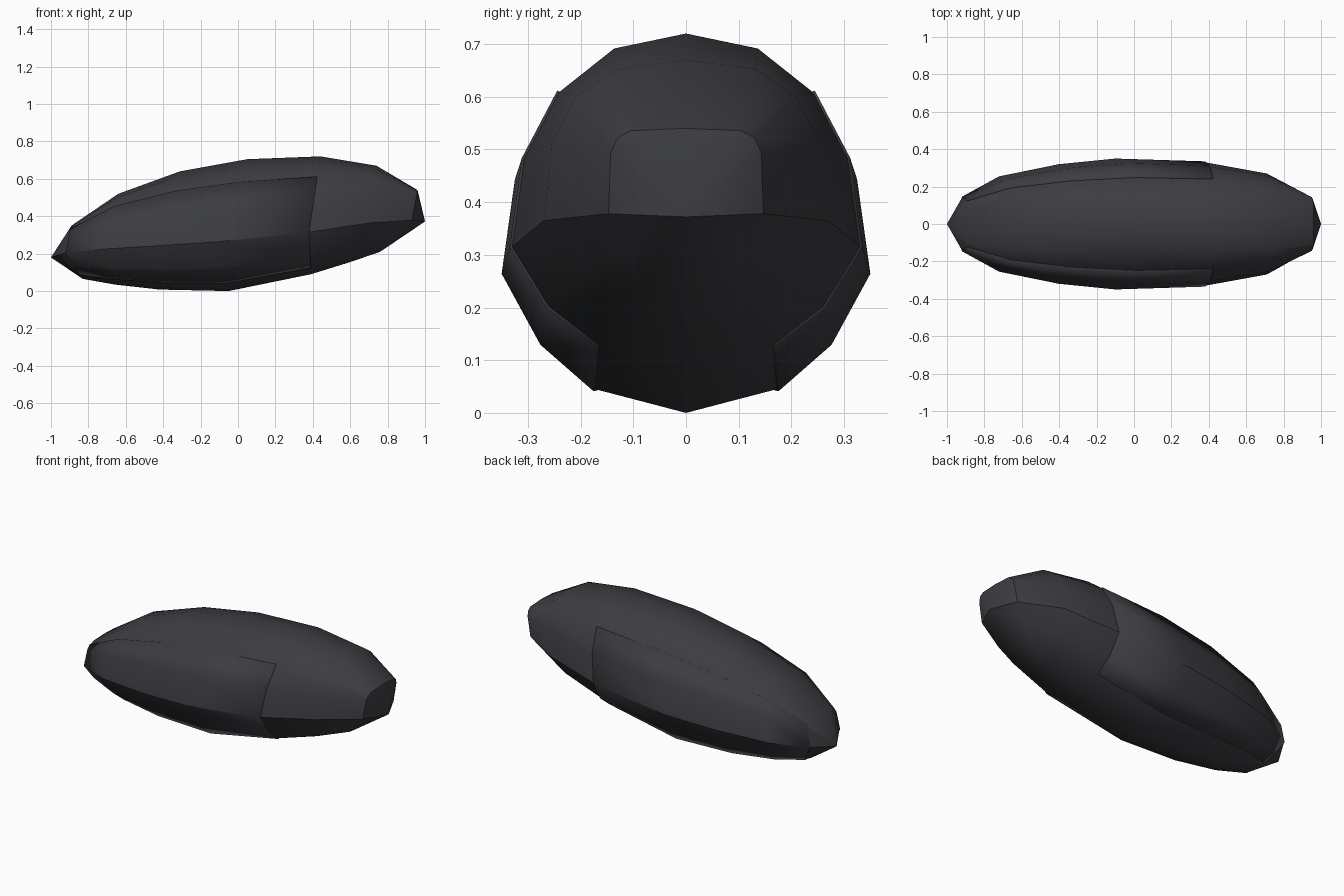
import bpy, bmesh, math

cube = bpy.data.objects.get("Cube")
if cube:
    bpy.data.objects.remove(cube)

# One dark material for the whole body
mat = bpy.data.materials.new("charcoal")
mat.use_nodes = True
colour = (0.045, 0.046, 0.053, 1)
mat.diffuse_color = colour
mat.node_tree.nodes["Principled BSDF"].inputs["Base Color"].default_value = colour

# Stations: ridge (x, half width, z), crown (x, z), keel (x, z), roundness power
STATIONS = [
    ((-.92, .14, .205), (-.89, .35), (-.83, .065), .4),
    ((-.72, .25, .225), (-.64, .52), (-.66, .035), .75),
    ((-.40, .315, .245), (-.31, .64), (-.42, .008), .9),
    ((-.10, .345, .265), (.05, .705), (-.05, .0), .95),
    ((.38, .33, .315), (.44, .72), (.39, .09), .92),
    ((.71, .27, .365), (.74, .67), (.60, .155), .75),
    ((.93, .147, .378), (.96, .54), (.76, .21), .35),
]
LOWER = [(-.79, .5), (-.5, .83), (0, 1), (.5, .83), (.79, .5)]
TIPS = ((-1, 0, .18), (1, 0, .372))


def section(station):
    """Closed ring: upper arc from +y ridge to -y ridge, then the keel."""
    (rx, w, rz), (tx, tz), (bx, bz), power = station
    ring = []
    for i in range(9):
        a = math.pi * i / 8
        c, s = math.cos(a), max(math.sin(a), 0)
        if i == 8:
            s = 0
        s = s ** power if s > 1e-6 else 0
        c = math.copysign(abs(c) ** power, c) if abs(c) > 1e-6 else 0
        ring.append((rx + (tx - rx) * s, w * c, rz + (tz - rz) * s))
    for c, s in LOWER:
        ring.append((rx + (bx - rx) * s, w * c, rz + (bz - rz) * s))
    return ring


def finish(bm, name):
    bmesh.ops.recalc_face_normals(bm, faces=bm.faces)
    mesh = bpy.data.meshes.new(name)
    bm.to_mesh(mesh)
    bm.free()
    obj = bpy.data.objects.new(name, mesh)
    bpy.context.collection.objects.link(obj)
    mesh.materials.append(mat)
    bpy.ops.object.select_all(action='DESELECT')
    obj.select_set(True)
    bpy.context.view_layer.objects.active = obj
    bpy.ops.object.shade_smooth_by_angle(angle=math.radians(32))
    return obj


rings = [section(s) for s in STATIONS]

# Hull: lofted rings closed by a pointed fan at each end
bm = bmesh.new()
loops = [[bm.verts.new(p) for p in r] for r in rings]
n = len(loops[0])
for a, b in zip(loops, loops[1:]):
    for i in range(n):
        j = (i + 1) % n
        bm.faces.new((a[i], a[j], b[j], b[i]))
for tip, loop in zip(TIPS, (loops[0], loops[-1])):
    v = bm.verts.new(tip)
    for i in range(n):
        bm.faces.new((loop[i], loop[(i + 1) % n], v))
finish(bm, "hull")

# Thin side plates wrapping the ridge
for name, columns in (("left_side_plate", (6, 7, 8, 9, 10)),
                      ("right_side_plate", (12, 13, 0, 1, 2))):
    side = "back_side_plate" if name.startswith("right") else "front_side_plate"
    bm = bmesh.new()
    grid = [[bm.verts.new(r[c]) for c in columns] for r in rings[:5]]
    for a, b in zip(grid, grid[1:]):
        for i in range(len(columns) - 1):
            bm.faces.new((a[i], a[i + 1], b[i + 1], b[i]))
    plate = finish(bm, side)
    solid = plate.modifiers.new("thickness", 'SOLIDIFY')
    solid.thickness = 0.01
    solid.offset = 0
